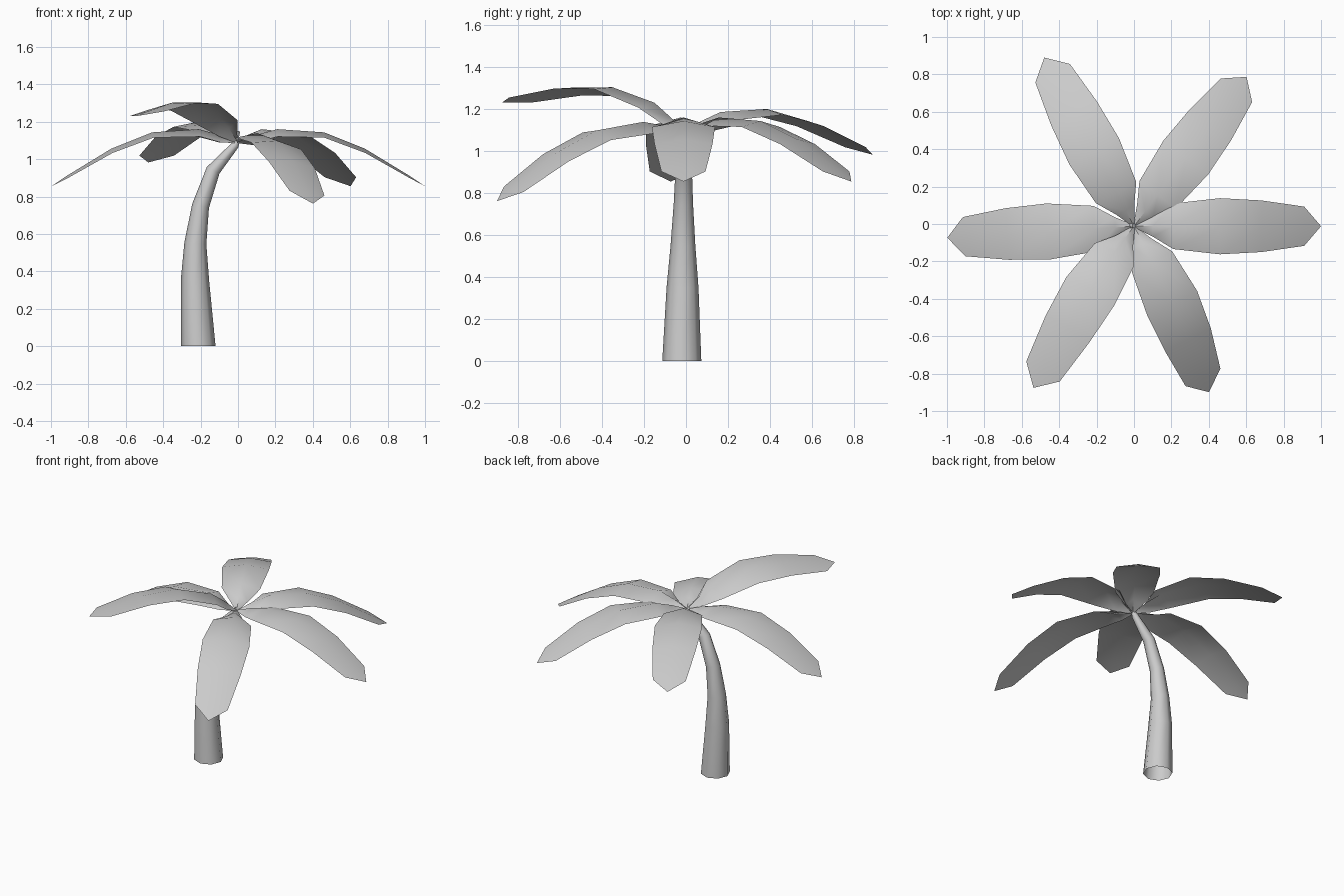
import bpy, bmesh, math
from mathutils import Vector, Matrix

if "Cube" in bpy.data.objects:
    bpy.data.objects.remove(bpy.data.objects["Cube"])


def finish(name, bm, angle):
    me = bpy.data.meshes.new(name)
    bm.to_mesh(me)
    bm.free()
    ob = bpy.data.objects.new(name, me)
    bpy.context.collection.objects.link(ob)
    bpy.ops.object.select_all(action='DESELECT')
    bpy.context.view_layer.objects.active = ob
    ob.select_set(True)
    bpy.ops.object.shade_smooth_by_angle(angle=math.radians(angle))
    return ob


# Trunk: eight-sided tapering tube, open below; rings are (x, z, radius, lean)
RINGS = [(-0.213, 0.0, 0.093, 0), (-0.230, 0.35, 0.076, 2), (-0.228, 0.55, 0.059, 5),
         (-0.200, 0.75, 0.046, 14), (-0.133, 0.94, 0.038, 27), (-0.015, 1.075, 0.021, 40),
         (0.0, 1.10, 0.012, 40)]
bm = bmesh.new()
loops = []
for x, z, r, lean in RINGS:
    m = Matrix.Translation((x, -0.02 + 0.01 * z, z)) @ Matrix.Rotation(math.radians(lean), 4, 'Y')
    loops.append([bm.verts.new(m @ Vector((r * math.cos(a), r * math.sin(a), 0)))
                  for a in (i * math.tau / 8 for i in range(8))])
for a, b in zip(loops, loops[1:]):
    for i in range(8):
        j = (i + 1) % 8
        bm.faces.new((a[i], a[j], b[j], b[i]))
bm.faces.new(loops[-1])
finish("trunk", bm, 50)

# Frond: ridged leaf; stations are (reach, ridge height, half width, edge drop)
LEAF = [(0.0, 0.0, 0.006, 0.005), (0.10, 0.04, 0.055, 0.04), (0.21, 0.07, 0.122, 0.04),
        (0.46, 0.053, 0.15, 0.028), (0.68, -0.035, 0.138, 0.022), (0.91, -0.175, 0.105, 0.012)]
TIP = (1.0, 0.0, -0.235)
HUB = Vector((0, -0.012, 1.09))


def frond(name, yaw, pitch, roll):
    m = (Matrix.Translation(HUB) @ Matrix.Rotation(math.radians(yaw), 4, 'Z')
         @ Matrix.Rotation(math.radians(-pitch), 4, 'Y')
         @ Matrix.Rotation(math.radians(roll), 4, 'X'))
    bm = bmesh.new()
    rows = [[bm.verts.new((r, s * w, z - abs(s) * drop)) for s in (-1, 0, 1)]
            for r, z, w, drop in LEAF]
    for a, b in zip(rows, rows[1:]):
        for i in (0, 1):
            bm.faces.new((a[i], b[i], b[i + 1], a[i + 1]))
    tip = bm.verts.new(TIP)
    for i in (0, 1):
        bm.faces.new((rows[-1][i], tip, rows[-1][i + 1]))
    bm.transform(m)
    finish(name, bm, 60)


# Crown of six fronds: yaw, upward pitch, roll
for n, args in enumerate([(0, 0, 0), (53, 0, 0), (118, 7.2, 0),
                          (183.5, 0, 0), (236.5, 21, 7), (-64, -5.5, -7)]):
    frond(f"frond_{n + 1}", *args)
